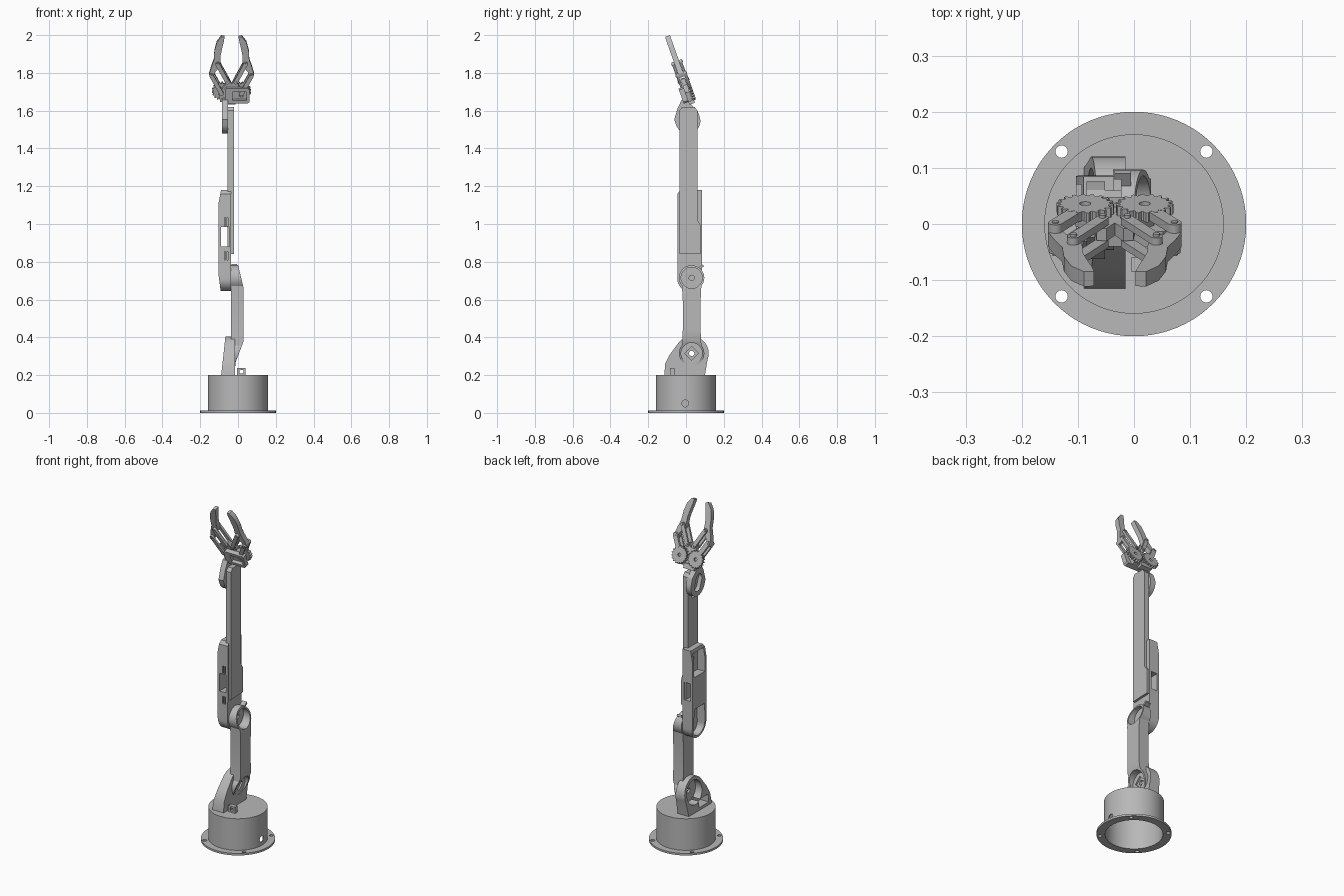
import bpy, bmesh, math
from mathutils import Matrix, Vector

if "Cube" in bpy.data.objects:
    bpy.data.objects.remove(bpy.data.objects["Cube"])

grey = bpy.data.materials.new("plain grey")
grey.use_nodes = True
grey.diffuse_color = (0.48, 0.48, 0.48, 1)
grey.node_tree.nodes["Principled BSDF"].inputs["Base Color"].default_value = grey.diffuse_color


def arc(cx, cy, r, start, end, steps=24):
    angles = [math.radians(start + (end - start) * i / steps) for i in range(steps + 1)]
    return [(cx + r * math.cos(a), cy + r * math.sin(a)) for a in angles]


def circle(cx, cy, r, steps=40):
    return arc(cx, cy, r, 0, 360, steps)[:-1]


def rect(a0, a1, b0, b1):
    return [(a0, b0), (a1, b0), (a1, b1), (a0, b1)]


def capsule(ax, ay, bx, by, r):
    turn = math.degrees(math.atan2(by - ay, bx - ax))
    return arc(ax, ay, r, turn + 90, turn + 270, 14) + arc(bx, by, r, turn - 90, turn + 90, 14)


def prism(name, outline, axis, lo, hi, frame=Matrix()):
    """Extrude a 2D outline along x (y,z), y (x,z) or z (x,y)."""
    place = {"x": lambda a, b, d: (d, a, b),
             "y": lambda a, b, d: (a, d, b),
             "z": lambda a, b, d: (a, b, d)}[axis]
    bm = bmesh.new()
    face = bm.faces.new([bm.verts.new(place(a, b, lo)) for a, b in outline])
    extruded = bmesh.ops.extrude_face_region(bm, geom=[face])["geom"]
    shift = Vector(place(0, 0, hi - lo))
    bmesh.ops.translate(bm, vec=shift, verts=[g for g in extruded if isinstance(g, bmesh.types.BMVert)])
    bmesh.ops.recalc_face_normals(bm, faces=bm.faces)
    bm.transform(frame)
    mesh = bpy.data.meshes.new(name)
    bm.to_mesh(mesh)
    bm.free()
    mesh.materials.append(grey)
    obj = bpy.data.objects.new(name, mesh)
    bpy.context.collection.objects.link(obj)
    return obj


def combine(obj, outline, axis, lo, hi, frame=Matrix(), how="DIFFERENCE"):
    """Apply a boolean with a temporary prism."""
    tool = prism("cutter", outline, axis, lo, hi, frame)
    tool.hide_render = True
    mod = obj.modifiers.new("bool", "BOOLEAN")
    mod.operation, mod.object, mod.solver = how, tool, "EXACT"
    bpy.context.view_layer.objects.active = obj
    bpy.ops.object.modifier_apply(modifier=mod.name)
    bpy.data.objects.remove(tool)


# Base: flanged hollow drum with screw holes and a cable hole
flange = prism("base_flange", circle(0, 0, 0.2, 80), "z", 0, 0.012)
combine(flange, circle(0, 0, 0.154, 80), "z", -0.1, 0.1)
for sx in (-1, 1):
    for sy in (-1, 1):
        combine(flange, circle(sx * 0.129, sy * 0.129, 0.011, 20), "z", -0.1, 0.1)
drum = prism("base_drum", circle(0, 0, 0.16, 80), "z", 0.005, 0.2)
combine(drum, circle(0, 0, 0.154, 80), "z", -0.1, 0.185)
combine(drum, circle(-0.004, 0.05, 0.018, 20), "x", 0.05, 0.3)

# Cable loop on the base
loop = prism("cable_loop", rect(-0.005, 0.04, 0.198, 0.237), "y", -0.085, -0.06)
combine(loop, rect(0.007, 0.028, 0.209, 0.226), "y", -0.2, 0.1)

# Shoulder bracket: leaning cup that holds the first motor
shoulder = prism("shoulder_bracket",
                 [(-0.115, 0.198), (0.1, 0.198)] + arc(0.03, 0.315, 0.09, -20, 135)
                 + [(-0.085, 0.31), (-0.11, 0.26)], "x", -0.12, -0.015)
combine(shoulder, [(-0.09, 0.19), (-0.015, 0.19), (-0.015, 0.41), (-0.066, 0.41)],
        "y", -0.3, 0.3, how="INTERSECT")
combine(shoulder, circle(0.03, 0.315, 0.07), "x", -0.3, -0.032)
combine(shoulder, rect(-0.09, 0.0, 0.215, 0.26), "x", -0.3, -0.032)
combine(shoulder, circle(0.03, 0.315, 0.036, 4), "x", -0.3, 0.1)

# Upper arm: waisted link, thinned and pocketed at each joint
LOW, HIGH = 0.315, 0.715
upper = prism("upper_arm",
              arc(0.03, LOW, 0.067, 140, 400) + [(0.077, 0.44), (0.077, 0.59)]
              + arc(0.03, HIGH, 0.067, -40, 220) + [(-0.017, 0.59), (-0.017, 0.44)],
              "x", -0.037, 0.03)
combine(upper, [(-0.04, 0.2), (-0.012, 0.2), (-0.012, 0.27), (0.03, 0.38), (0.03, 0.66),
                (0.0, 0.785), (0.0, 0.82), (-0.04, 0.82)], "y", -0.3, 0.3, how="INTERSECT")
for joint in (LOW, HIGH):
    combine(upper, circle(0.03, joint, 0.056), "x", -0.024, 0.2)
    combine(upper, circle(0.03, joint, 0.014, 20), "x", -0.2, 0.2)
prism("cable_hook", [(0.06, 0.765), (0.07, 0.76), (0.095, 0.775), (0.09, 0.787)], "x", -0.035, -0.005)

# Elbow housing: long motor case with two open pockets and a window
elbow = prism("elbow_housing",
              arc(0.02, 0.71, 0.066, 180, 360) + [(0.085, 0.84), (0.085, 1.18), (-0.03, 1.18),
                                                (-0.045, 1.16), (-0.045, 0.84)], "x", -0.12, -0.036)
combine(elbow, [(-0.086, 0.6), (-0.036, 0.6), (-0.036, 1.2), (-0.086, 1.2), (-0.103, 1.11),
                (-0.103, 0.73)], "y", -0.3, 0.3, how="INTERSECT")
combine(elbow, rect(-0.03, 0.07, 1.02, 1.16), "x", -0.3, -0.052)
combine(elbow, arc(0.02, 0.71, 0.052, 180, 360) + [(0.068, 0.83), (-0.028, 0.83)], "x", -0.3, -0.052)
combine(elbow, rect(-0.09, -0.046, 0.88, 0.985), "y", -0.3, 0.3)
for x in (-0.068, -0.055):
    for z in (0.81, 0.99):
        combine(elbow, rect(x - 0.003, x + 0.003, z, z + 0.045), "y", -0.3, -0.03)

# Forearm: flat bar with screw holes
forearm = prism("forearm", [(-0.035, 0.84), (0.08, 0.845), (0.08, 0.99), (0.06, 1.02), (0.06, 1.6),
                            (0.045, 1.62), (-0.02, 1.62), (-0.035, 1.6)], "x", -0.055, -0.022)
for top in (1.53, 1.13):
    for i in range(3):
        combine(forearm, circle(0.012, top - 0.029 * i, 0.01, 16), "x", -0.3, -0.03)

# Wrist: rounded knuckle leaning with the gripper
tilt = Matrix.Rotation(math.radians(19.5), 4, "X")
knuckle_frame = Matrix.Translation((0, 0.01, 1.546)) @ tilt
wrist = prism("wrist", arc(0, 0, 0.066, 180, 360) + [(0.066, 0.035), (0.045, 0.075), (0.035, 0.115),
                                                  (0.005, 0.115), (-0.03, 0.08), (-0.066, 0.03)],
              "x", -0.085, -0.052, knuckle_frame)
combine(wrist, capsule(0, -0.01, 0, 0.035, 0.028), "x", -0.3, -0.062, knuckle_frame)

# Gripper palm and motor frame
grip = Matrix.Translation((-0.034, 0.024, 1.65)) @ tilt
palm = prism("palm", [(-0.06, 0), (0.06, 0), (0.07, 0.05), (0.036, 0.09), (0.033, 0.125), (0.015, 0.13),
                      (0, 0.1), (-0.015, 0.13), (-0.033, 0.125), (-0.036, 0.09), (-0.07, 0.05)],
             "y", -0.012, 0.012, grip)
frame = prism("motor_frame", [(-0.028, 0), (0.086, 0), (0.094, 0.008), (0.094, 0.076), (0.086, 0.084),
                              (-0.028, 0.084), (-0.036, 0.076), (-0.036, 0.008)],
              "y", -0.038, -0.01, grip)
combine(frame, rect(0.004, 0.08, 0.018, 0.066), "y", -0.2, -0.018, grip)
combine(frame, circle(0.053, 0.042, 0.013, 20), "y", -0.2, 0.0, grip)
prism("gripper_neck", rect(-0.05, 0.02, -0.015, 0.015), "y", -0.012, 0.02, grip)

# Geared fingers, mirrored about the gripper axis
finger_outline = [(0.037, 0.364), (0.055, 0.366), (0.078, 0.335), (0.091, 0.285), (0.094, 0.235),
                  (0.108, 0.195), (0.119, 0.155), (0.113, 0.135), (0.097, 0.135), (0.088, 0.165),
                  (0.062, 0.2), (0.058, 0.23), (0.058, 0.26), (0.05, 0.3), (0.042, 0.335)]
GEAR, OUTER = (0.053, 0.05), (0.106, 0.15)
PALM_PIN, INNER = (0.022, 0.115), (0.074, 0.215)
TEETH = 18
for side, s in (("left", 1), ("right", -1)):
    def flip(outline):
        return [(s * a, b) for a, b in outline]

    prism(side + "_finger", flip(finger_outline), "y", -0.014, 0.014, grip)
    teeth = []
    for i in range(TEETH * 4):
        a = 2 * math.pi * (i + (0.5 if s > 0 else 2.5)) / (TEETH * 4)
        r = 0.051 if i % 4 < 2 else 0.043
        teeth.append((GEAR[0] + r * math.cos(a), GEAR[1] + r * math.sin(a)))
    gear = prism(side + "_gear", flip(teeth), "y", 0.013, 0.031, grip)
    combine(gear, flip(circle(*GEAR, 0.01, 16)), "y", 0.02, 0.2, grip)
    prism(side + "_drive_link", flip(capsule(0.07, 0.083, *OUTER, 0.013)), "y", 0.0145, 0.0305, grip)
    prism(side + "_front_drive_link", flip(capsule(*GEAR, *OUTER, 0.011)), "y", -0.026, -0.0145, grip)
    for layer, lo in (("front", -0.028), ("back", 0.0145)):
        prism(side + "_" + layer + "_follower_link", flip(capsule(*PALM_PIN, *INNER, 0.011)),
              "y", lo, lo + 0.0135, grip)
    for label, pin in (("outer", OUTER), ("inner", INNER), ("palm", PALM_PIN)):
        prism(side + "_" + label + "_pin", flip(circle(*pin, 0.006, 16)), "y", -0.031, 0.033, grip)

# Smooth the round walls, keep the edges crisp
for obj in bpy.context.collection.objects:
    if obj.type == "MESH" and grey.name in obj.data.materials:
        bpy.ops.object.select_all(action="DESELECT")
        obj.select_set(True)
        bpy.context.view_layer.objects.active = obj
        bpy.ops.object.shade_smooth_by_angle(angle=math.radians(25))
